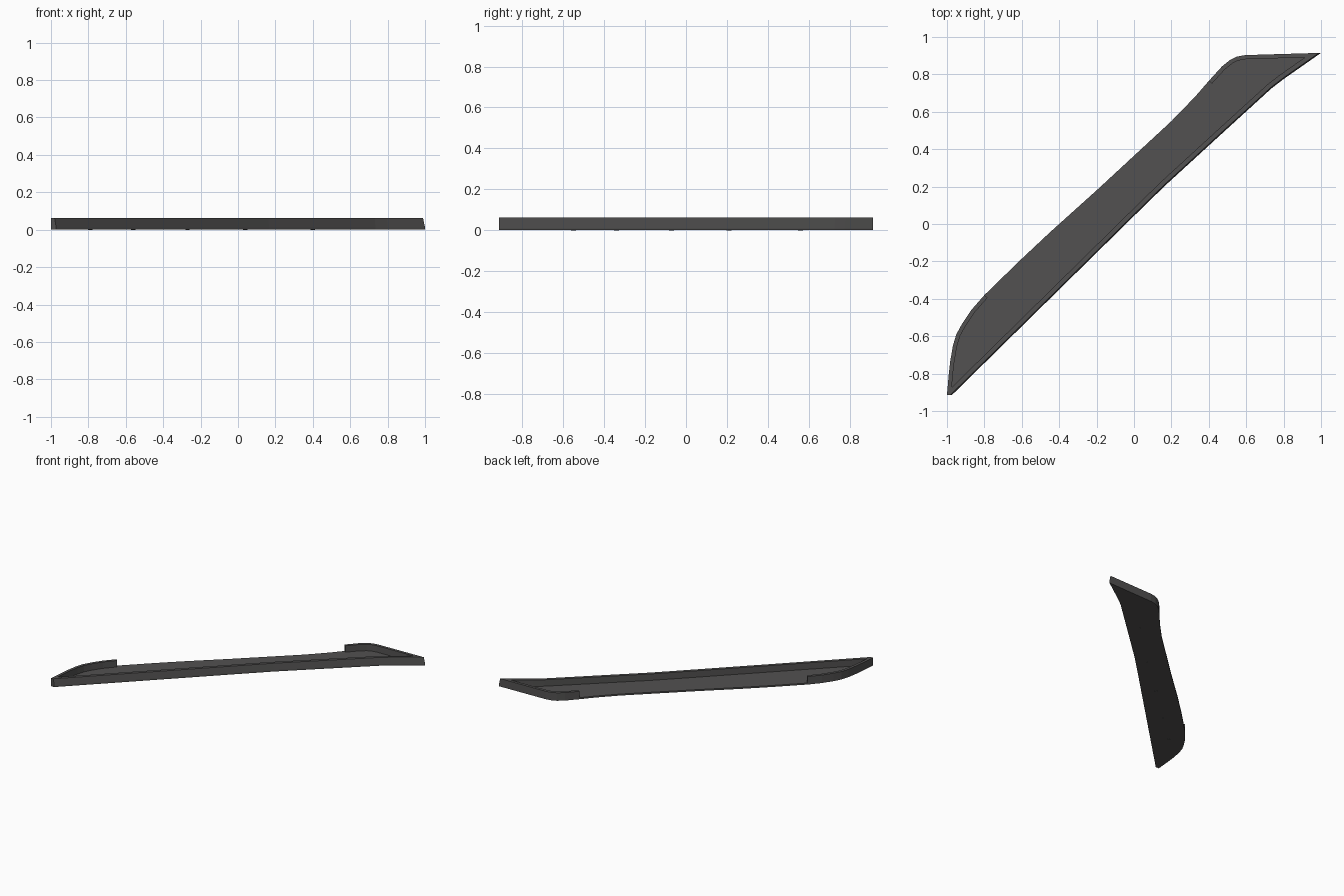
import bpy, bmesh
from mathutils import Vector

if "Cube" in bpy.data.objects:
    bpy.data.objects.remove(bpy.data.objects["Cube"])

FLOOR, TOP = 0.012, 0.063

mat = bpy.data.materials.new("charcoal_grey")
mat.diffuse_color = (0.085, 0.083, 0.082, 1)
mat.use_nodes = True
mat.node_tree.nodes["Principled BSDF"].inputs["Base Color"].default_value = mat.diffuse_color

# Outline, counter-clockwise: raised rim path, then the open back edge
left = [(-0.80, -0.38), (-0.87, -0.46), (-0.92, -0.535), (-0.95, -0.59), (-0.968, -0.65),
        (-0.982, -0.73), (-0.99, -0.80), (-1.0, -0.913)]
front = [(-0.972, -0.913), (0.0, 0.043), (0.166, 0.205), (0.45, 0.465), (0.735, 0.725),
         (0.80, 0.775), (1.0, 0.915)]
right = [(0.595, 0.903), (0.55, 0.895), (0.515, 0.878), (0.47, 0.842), (0.40, 0.765)]
back = [(0.326, 0.68), (0.20, 0.55), (0.0, 0.365), (-0.20, 0.18), (-0.45, -0.045), (-0.61, -0.195)]
rim = [Vector(p) for p in left + front + right]
outline = rim + [Vector(p) for p in back]


def inset(path, amount):
    """Mitred offset of an open path to its left; amount gives the width per segment."""
    lines = []
    for i in range(len(path) - 1):
        d = (path[i + 1] - path[i]).normalized()
        n = Vector((-d.y, d.x))
        lines.append((path[i] + n * amount[i], path[i + 1] + n * amount[i], d))
    out = [lines[0][0]]
    for (a, a2, d), (b, _, e) in zip(lines, lines[1:]):
        cross = d.x * e.y - d.y * e.x
        if abs(cross) < 0.02:
            out.append((a2 + b) / 2)
        else:
            w = b - a
            out.append(a + d * ((w.x * e.y - w.y * e.x) / cross))
    return out + [lines[-1][1]]


def make(name, bm):
    bmesh.ops.recalc_face_normals(bm, faces=bm.faces)
    mesh = bpy.data.meshes.new(name)
    bm.to_mesh(mesh)
    bm.free()
    mesh.materials.append(mat)
    obj = bpy.data.objects.new(name, mesh)
    bpy.context.collection.objects.link(obj)
    return obj


# Floor plate
bm = bmesh.new()
low = [bm.verts.new((p.x, p.y, 0)) for p in outline]
high = [bm.verts.new((p.x, p.y, FLOOR)) for p in outline]
bm.faces.new(low[::-1])
bm.faces.new(high)
for i in range(len(low)):
    j = (i + 1) % len(low)
    bm.faces.new((low[i], low[j], high[j], high[i]))
make("floor_plate", bm)

# Rim wall: vertical at the ends, leaning in slightly along the front
is_front = [len(left) <= i < len(left) + len(front) - 1 for i in range(len(rim) - 1)]
top_outer = inset(rim, [0.006 if f else 0.0 for f in is_front])
inner = inset(rim, [0.03 if f else 0.022 for f in is_front])
bm = bmesh.new()
rings = [[bm.verts.new((p.x, p.y, z)) for p in path] for path, z in
         ((rim, FLOOR), (top_outer, TOP), (inner, TOP), (inner, FLOOR))]
for k in range(4):
    a, b = rings[k], rings[(k + 1) % 4]
    for i in range(len(rim) - 1):
        bm.faces.new((a[i], a[i + 1], b[i + 1], b[i]))
bm.faces.new([r[0] for r in rings])
bm.faces.new([r[-1] for r in rings])
make("rim_wall", bm)

# Small fixing studs, nearly flush with the underside
for x, y in [(0.40, 0.56), (0.04, 0.21), (-0.27, -0.07), (-0.56, -0.34), (-0.79, -0.55)]:
    bpy.ops.mesh.primitive_cylinder_add(vertices=12, radius=0.012, depth=0.004, location=(x, y, 0.001))
    stud = bpy.context.object
    stud.name = "underside_stud"
    stud.data.materials.append(mat)
